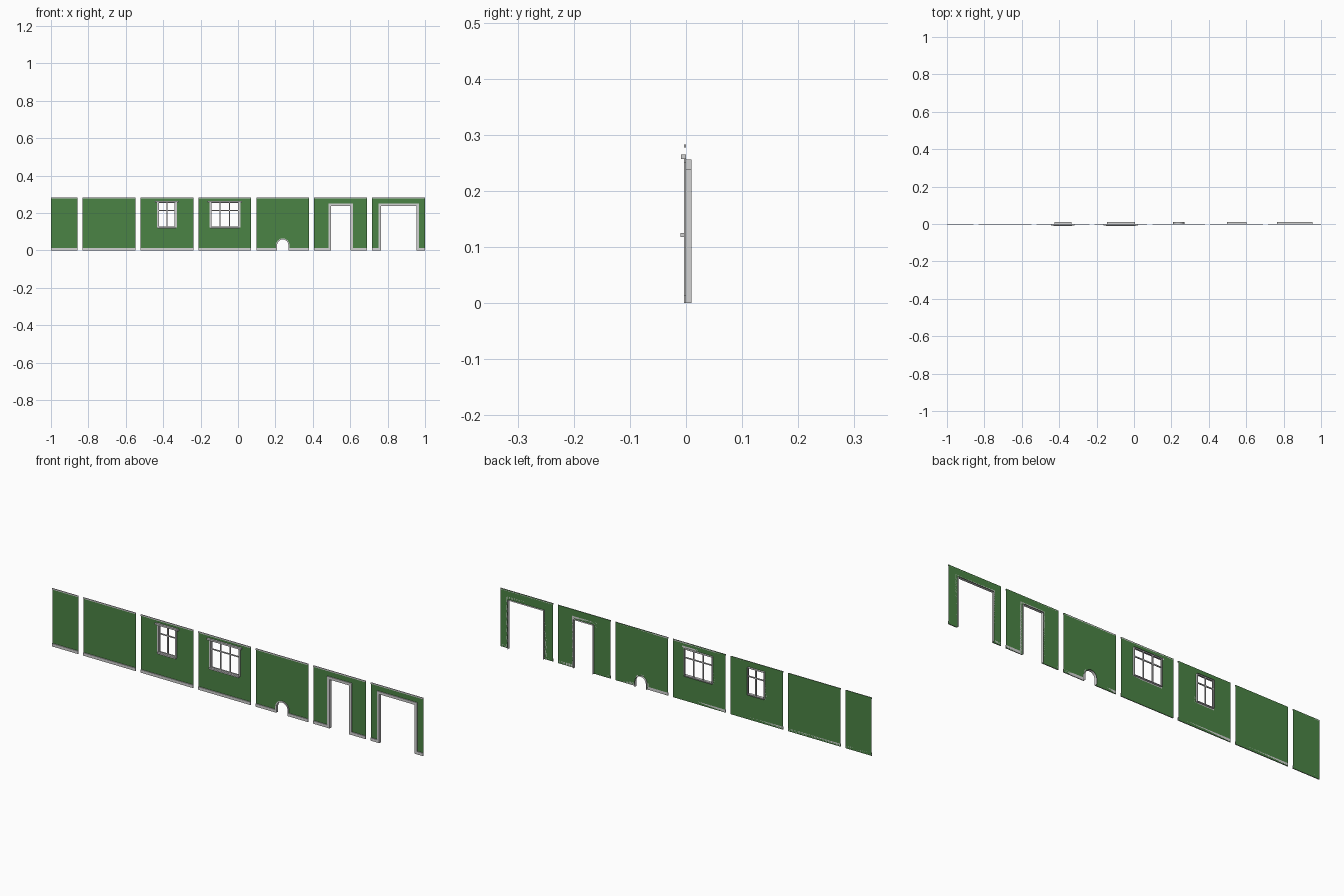
import bpy, bmesh, math

if "Cube" in bpy.data.objects:
    bpy.data.objects.remove(bpy.data.objects["Cube"])

W = 0.2826                      # wall panel width
H = 0.283                       # wall height
PITCH = (2 - W / 2) / 6         # spacing between panels
TRIM_Y, BACK_Y = -0.004, 0.010  # front of trim, back of reveals


def material(name, rgb):
    m = bpy.data.materials.new(name)
    m.diffuse_color = (*rgb, 1)
    m.use_nodes = True
    m.node_tree.nodes["Principled BSDF"].inputs["Base Color"].default_value = m.diffuse_color
    return m


GREEN = material("wall green", (0.07, 0.23, 0.06))
GREY = material("trim light grey", (0.65, 0.65, 0.65))


def make(name, bm, mat, fix=True):
    if fix:
        bmesh.ops.recalc_face_normals(bm, faces=bm.faces)
    me = bpy.data.meshes.new(name)
    bm.to_mesh(me)
    bm.free()
    me.materials.append(mat)
    ob = bpy.data.objects.new(name, me)
    bpy.context.collection.objects.link(ob)
    return ob


def box(name, x0, x1, y0, y1, z0, z1, mat=GREY):
    bm = bmesh.new()
    bmesh.ops.create_cube(bm, size=1)
    for v in bm.verts:
        v.co = (x1 if v.co.x > 0 else x0, y1 if v.co.y > 0 else y0, z1 if v.co.z > 0 else z0)
    return make(name, bm, mat)


def opening(c, half, top, z0=0, arch=False):
    """Outline of an opening, bottom left up and over to bottom right."""
    if not arch:
        return [(c - half, z0), (c - half, top), (c + half, top), (c + half, z0)]
    pts = [(c - half, z0)]
    for i in range(13):
        a = math.pi * (1 - i / 12)
        pts.append((c + half * math.cos(a), top - half + half * math.sin(a)))
    return pts + [(c + half, z0)]


def wall(name, x0, x1, path=None):
    """Single sheet wall facing -y, with an optional opening."""
    bm = bmesh.new()

    def face(pts):
        bm.faces.new([bm.verts.new((x, 0, z)) for x, z in pts])
    z0 = path[0][1] if path else 0
    face([(x1, z0), (x1, H), (x0, H), (x0, z0)][::-1] + (path or [])
         if not path else [(x0, z0)] + path + [(x1, z0), (x1, H), (x0, H)])
    if z0 > 0:
        face([(x0, 0), (x1, 0), (x1, z0), (x0, z0)])
    for f in bm.faces:
        f.normal_update()
        if f.normal.y > 0:
            f.normal_flip()
    bmesh.ops.triangulate(bm, faces=[f for f in bm.faces if len(f.verts) > 4])
    make(name, bm, GREEN, fix=False)


def reveal(name, path, closed=False):
    """Thin lining running back from the opening."""
    bm = bmesh.new()
    f = [bm.verts.new((x, TRIM_Y, z)) for x, z in path]
    b = [bm.verts.new((x, BACK_Y, z)) for x, z in path]
    n = len(path)
    for i in range(n if closed else n - 1):
        j = (i + 1) % n
        bm.faces.new((f[i], b[i], b[j], f[j]))
    make(name, bm, GREY, fix=False)


def casing(name, inner, outer):
    """Flat raised band around the opening."""
    bm = bmesh.new()
    rings = [[bm.verts.new((x, y, z)) for x, z in p]
             for p, y in ((inner, TRIM_Y), (outer, TRIM_Y), (outer, 0), (inner, 0))]
    for k in range(4):
        r, s = rings[k], rings[(k + 1) % 4]
        for i in range(len(inner) - 1):
            bm.faces.new((r[i], r[i + 1], s[i + 1], s[i]))
    for e in (0, -1):
        bm.faces.new([r[e] for r in rings])
    make(name, bm, GREY)


def rails(name, x0, x1, gap=None):
    """Top rail and baseboard, the latter broken at a doorway."""
    box(name + " top rail", x0, x1, TRIM_Y, 0, 0.277, H)
    spans = [(x0, gap[0]), (gap[1], x1)] if gap else [(x0, x1)]
    for a, b in spans:
        box(name + " baseboard", a, b, TRIM_Y, 0, 0, 0.014)


def floor_opening(name, x0, half, top, w, arch=False):
    c = x0 + W / 2
    inner = opening(c, half, top, 0, arch)
    outer = opening(c, half + w, top + w, 0, arch)
    wall(name + " wall", x0, x0 + W, inner)
    casing(name + " casing", inner, outer)
    reveal(name + " reveal", inner)
    rails(name, x0, x0 + W, (c - half - w, c + half + w))


def window(name, x0, half, columns):
    c, z0, z1, w = x0 + W / 2, 0.123, 0.256, 0.008
    inner = opening(c, half, z1, z0)
    wall(name + " wall", x0, x0 + W, inner)
    casing(name + " casing", inner, opening(c, half + w, z1 + 0.004, z0))
    reveal(name + " reveal", inner, closed=True)
    rails(name, x0, x0 + W)
    box(name + " sill", c - half - 0.005, c + half + 0.005, -0.010, 0, 0.118, 0.125)
    box(name + " cornice", c - half - 0.017, c + half + 0.017, -0.009, 0, 0.257, 0.265)
    # sash frame and glazing bars
    y0, y1, s = 0.002, 0.007, 0.004
    for sx in (-1, 1):
        a, b = sorted((c + sx * half, c + sx * (half - s)))
        box(name + " sash side", a, b, y0, y1, z0, z1)
    box(name + " sash bottom", c - half, c + half, y0, y1, z0, z0 + s)
    box(name + " sash top", c - half, c + half, y0, y1, z1 - s, z1)
    box(name + " cross bar", c - half, c + half, y0, y1, 0.211, 0.216)
    for i in range(1, columns):
        x = c - half + 2 * half * i / columns
        box(name + " upright bar", x - 0.0025, x + 0.0025, y0, y1, z0, z1)


# Row of wall panels: half, plain, two windows, arch hole, two doorways
starts = [-1] + [1 - W - PITCH * i for i in range(5, -1, -1)]
for name, x, w in (("half panel", starts[0], W / 2), ("full panel", starts[1], W)):
    wall(name + " wall", x, x + w)
    rails(name, x, x + w)
window("small window", starts[2], 0.045, 2)
window("large window", starts[3], 0.075, 3)
floor_opening("arch hole", starts[4], 0.030, 0.058, 0.006, arch=True)
floor_opening("narrow doorway", starts[5], 0.053, 0.238, 0.013)
floor_opening("wide doorway", starts[6], 0.095, 0.238, 0.013)
